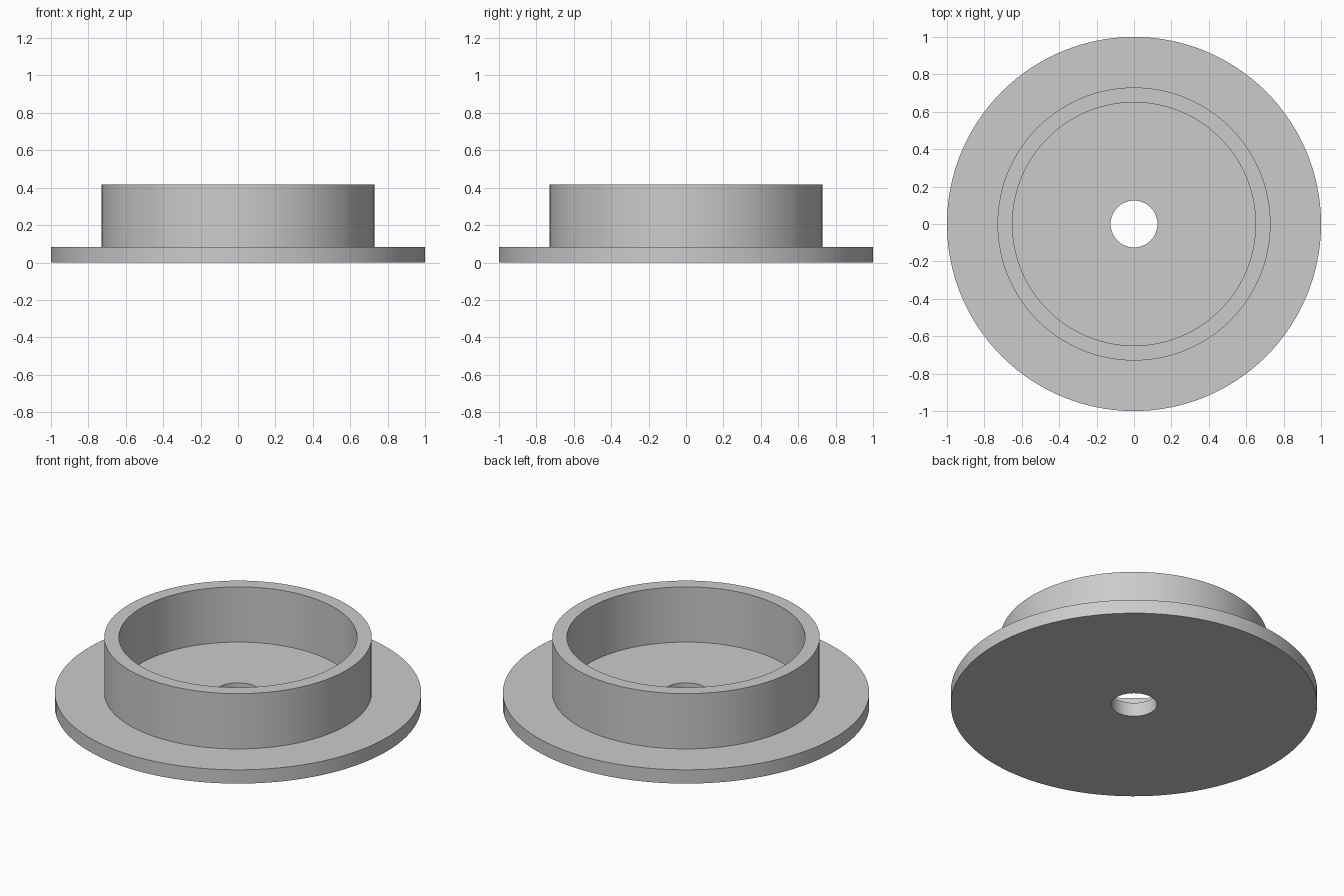
import bpy, bmesh, math

if "Cube" in bpy.data.objects:
    bpy.data.objects.remove(bpy.data.objects["Cube"])

SEGMENTS = 128

grey = bpy.data.materials.new("light_grey")
grey.diffuse_color = (0.6, 0.6, 0.6, 1.0)
grey.use_nodes = True
grey.node_tree.nodes["Principled BSDF"].inputs["Base Color"].default_value = grey.diffuse_color

# Closed cross-section (radius, height): bored flange with a raised collar
profile = [(0.125, 0.0), (1.0, 0.0), (1.0, 0.083), (0.73, 0.083),
           (0.73, 0.416), (0.65, 0.416), (0.65, 0.083), (0.125, 0.083)]

# Revolve the section around the vertical axis
bm = bmesh.new()
rings = []
for i in range(SEGMENTS):
    a = 2 * math.pi * i / SEGMENTS
    rings.append([bm.verts.new((r * math.cos(a), r * math.sin(a), z)) for r, z in profile])
for i, ring in enumerate(rings):
    following = rings[(i + 1) % SEGMENTS]
    for j in range(len(profile)):
        k = (j + 1) % len(profile)
        bm.faces.new((ring[j], following[j], following[k], ring[k]))
bmesh.ops.recalc_face_normals(bm, faces=bm.faces)

mesh = bpy.data.meshes.new("flanged_collar")
bm.to_mesh(mesh)
bm.free()
mesh.materials.append(grey)
collar = bpy.data.objects.new("flanged_collar", mesh)
bpy.context.collection.objects.link(collar)

# Smooth round walls, crisp rims
bpy.context.view_layer.objects.active = collar
collar.select_set(True)
bpy.ops.object.shade_smooth_by_angle(angle=math.radians(30))
